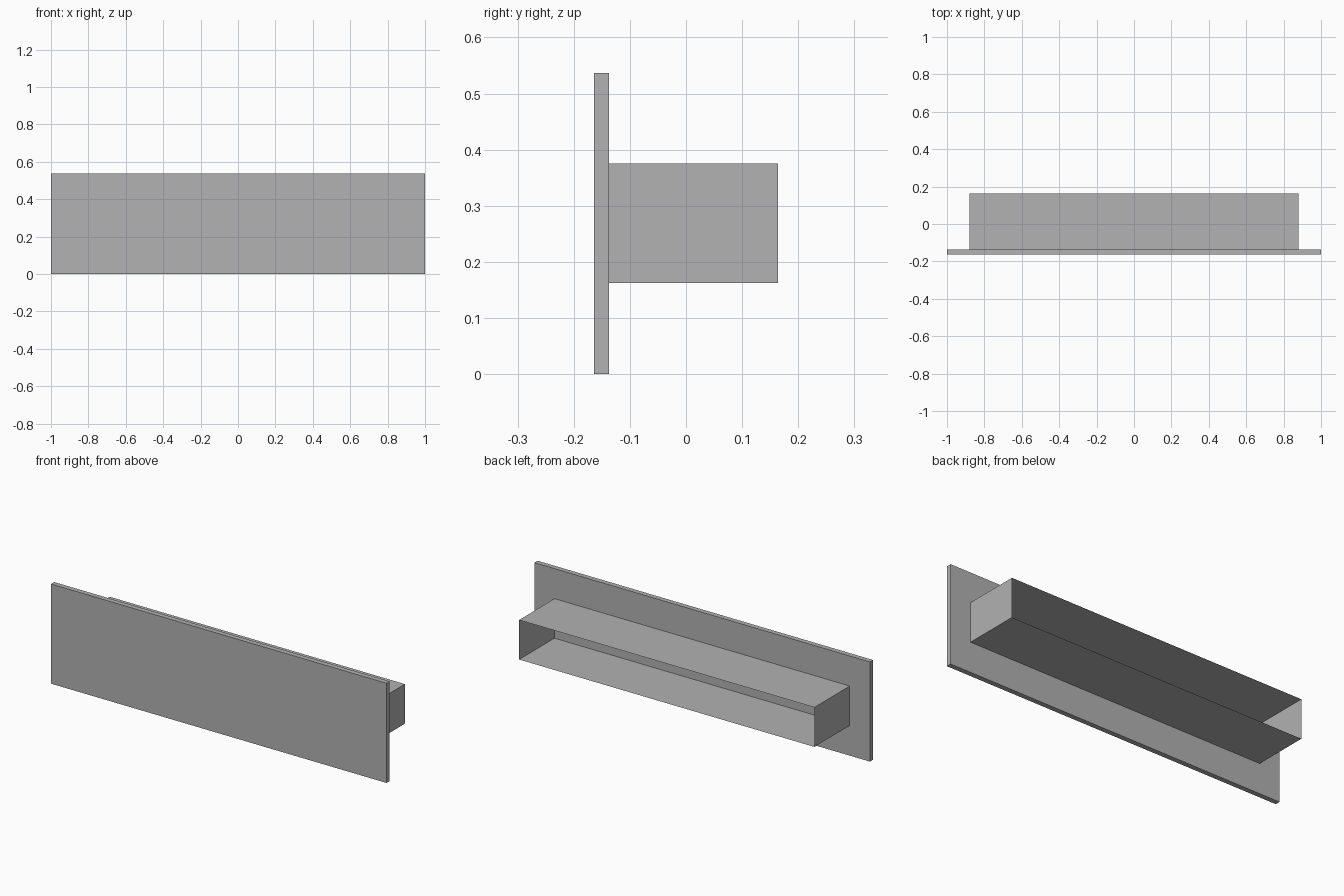
import bpy, bmesh
from mathutils import Matrix, Vector

cube = bpy.data.objects.get("Cube")
if cube:
    bpy.data.objects.remove(cube, do_unlink=True)

# Single neutral grey
grey = bpy.data.materials.new("neutral_grey")
grey.use_nodes = True
colour = (0.445, 0.445, 0.445, 1.0)
grey.diffuse_color = colour
grey.node_tree.nodes["Principled BSDF"].inputs["Base Color"].default_value = colour


def box(name, low, high, open_y=False):
    """Box between two corners; open_y leaves off the front and back faces."""
    low, high = Vector(low), Vector(high)
    bm = bmesh.new()
    bmesh.ops.create_cube(bm, size=1.0, matrix=Matrix.LocRotScale(
        (low + high) / 2, None, high - low))
    if open_y:
        bm.normal_update()
        ends = [f for f in bm.faces if abs(f.normal.y) > 0.9]
        bmesh.ops.delete(bm, geom=ends, context="FACES_ONLY")
    mesh = bpy.data.meshes.new(name)
    bm.to_mesh(mesh)
    bm.free()
    mesh.materials.append(grey)
    obj = bpy.data.objects.new(name, mesh)
    bpy.context.collection.objects.link(obj)
    return obj


# Flat panel across the front
box("front_panel", (-1.0, -0.164, 0.0), (1.0, -0.137, 0.537))

# Thin-walled tray behind the panel, open at the back
box("tray_walls", (-0.88, -0.137, 0.162), (0.88, 0.164, 0.375), open_y=True)
